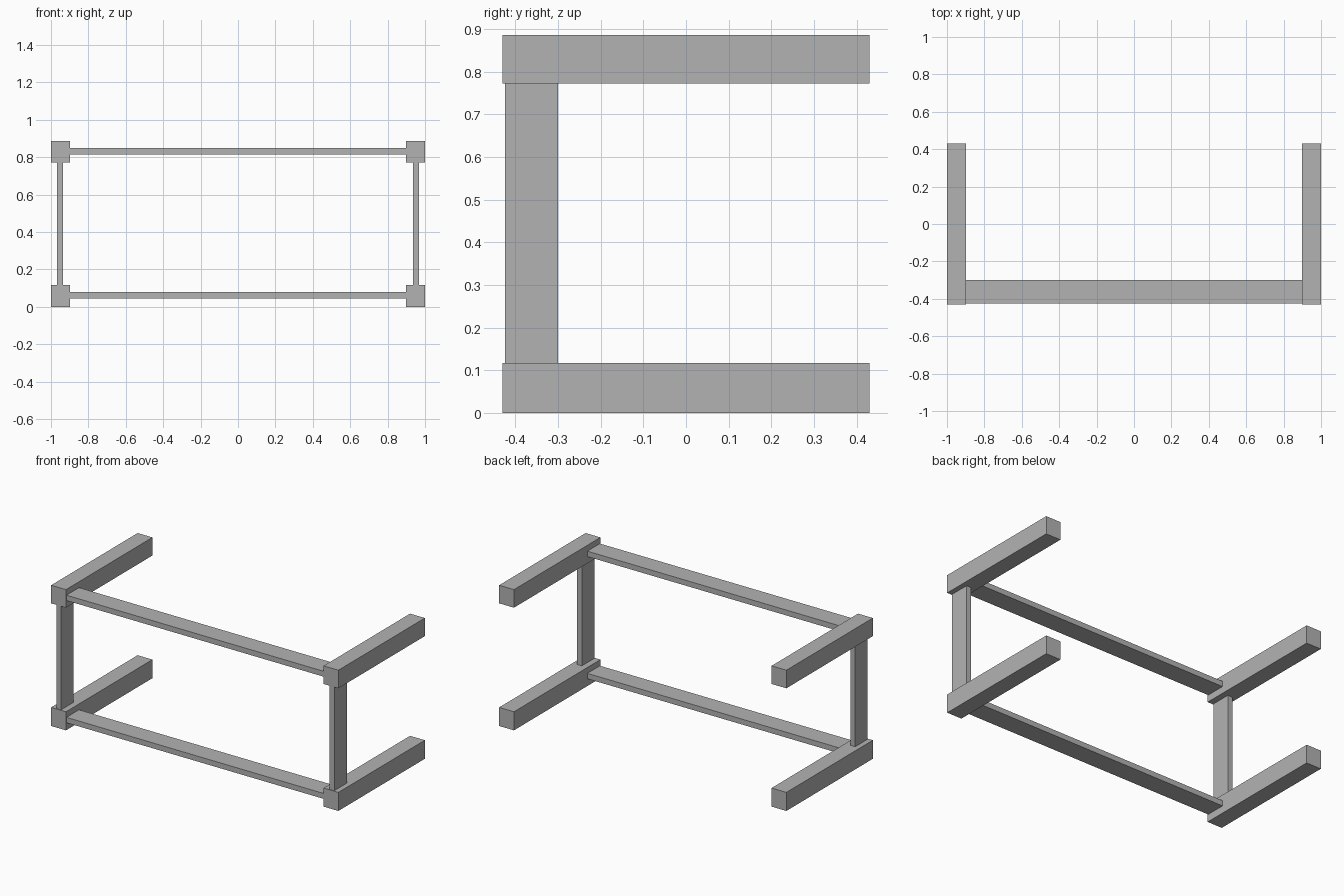
import bpy

cube = bpy.data.objects.get("Cube")
if cube:
    bpy.data.objects.remove(cube, do_unlink=True)

# Single grey material
grey = bpy.data.materials.new("plain_grey")
grey.use_nodes = True
colour = (0.45, 0.45, 0.45, 1)
grey.diffuse_color = colour
grey.node_tree.nodes["Principled BSDF"].inputs["Base Color"].default_value = colour


def box(name, low, high):
    """Add a box spanning two opposite corners."""
    centre = [(a + b) / 2 for a, b in zip(low, high)]
    bpy.ops.mesh.primitive_cube_add(size=1, location=centre)
    obj = bpy.context.object
    obj.name = name
    obj.scale = [b - a for a, b in zip(low, high)]
    bpy.ops.object.transform_apply(location=False, rotation=False, scale=True)
    obj.data.materials.append(grey)
    return obj


HALF_DEPTH = 0.43
BEAM_INNER = 0.897
SLAT_FRONT, SLAT_BACK = -0.425, -0.30

# Height range of the beams and the thin rail joining each pair
levels = {
    "lower": ((0, 0.117), (0.046, 0.08)),
    "upper": ((0.772, 0.886), (0.815, 0.849)),
}

for level, (beam, rail) in levels.items():
    # Square beams running front to back
    for side, sign in (("left", 1), ("right", -1)):
        x0, x1 = sorted((sign * BEAM_INNER, sign))
        box(f"{level}_{side}_beam", (x0, -HALF_DEPTH, beam[0]), (x1, HALF_DEPTH, beam[1]))
    # Flat rail across the front
    box(f"{level}_front_rail", (-BEAM_INNER, SLAT_FRONT, rail[0]), (BEAM_INNER, SLAT_BACK, rail[1]))

# Flat upright posts between the beams
for side, sign in (("left", 1), ("right", -1)):
    x0, x1 = sorted((sign * 0.935, sign * 0.968))
    box(f"{side}_post", (x0, SLAT_FRONT, levels["lower"][0][1]), (x1, SLAT_BACK, levels["upper"][0][0]))
